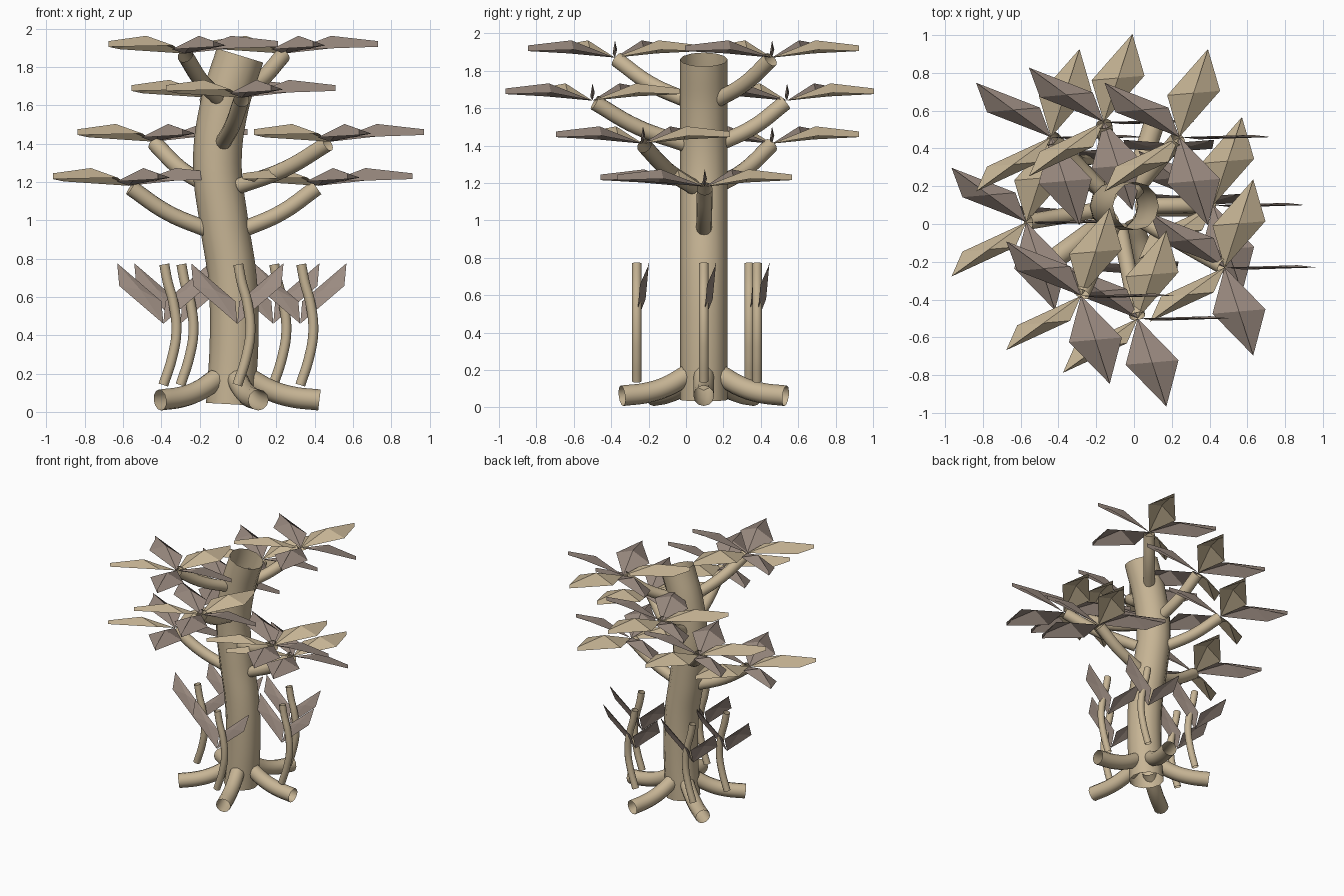
import bpy, bmesh, math
from mathutils import Vector

cube = bpy.data.objects.get("Cube")
if cube:
    bpy.data.objects.remove(cube, do_unlink=True)


def material(name, rgb):
    m = bpy.data.materials.new(name)
    m.use_nodes = True
    m.diffuse_color = (*rgb, 1)
    bsdf = m.node_tree.nodes["Principled BSDF"]
    bsdf.inputs["Base Color"].default_value = (*rgb, 1)
    bsdf.inputs["Roughness"].default_value = 0.9
    return m


TAN = material("tan wood", (0.57, 0.46, 0.30))
BROWN = material("grey brown leaf", (0.33, 0.26, 0.22))
CENTER = Vector((-0.035, 0.095, 0))


def link(name, mesh, mat):
    mesh.materials.append(mat)
    ob = bpy.data.objects.new(name, mesh)
    bpy.context.collection.objects.link(ob)
    return ob


def tube(name, points, radius):
    """Open smooth tube along a curved path."""
    cu = bpy.data.curves.new(name, "CURVE")
    cu.dimensions = "3D"
    cu.bevel_depth = radius
    cu.bevel_resolution = 4
    cu.resolution_u = 6
    sp = cu.splines.new("BEZIER")
    sp.bezier_points.add(len(points) - 1)
    for bp, p in zip(sp.bezier_points, points):
        bp.co = p
        bp.handle_left_type = bp.handle_right_type = "AUTO"
    tmp = bpy.data.objects.new(name + "_path", cu)
    bpy.context.collection.objects.link(tmp)
    deps = bpy.context.evaluated_depsgraph_get()
    mesh = bpy.data.meshes.new_from_object(tmp.evaluated_get(deps))
    bpy.data.objects.remove(tmp, do_unlink=True)
    mesh.materials.clear()
    for p in mesh.polygons:
        p.use_smooth = True
    return link(name, mesh, TAN)


def leaf(name, base, tip, half_width, ridge, mat):
    """Folded diamond sheet with a raised midrib and a drooping tip."""
    base, tip, w = Vector(base), Vector(tip), Vector(half_width)
    mid = base + tip / 2
    end = base + tip
    up = Vector((0, 0, 1))
    bm = bmesh.new()
    b, l, c, r, t, d = [bm.verts.new(p) for p in (
        base, mid - w, mid + up * ridge, mid + w,
        end, end - up * ridge * 0.5)]
    for f in ((b, c, l), (b, r, c), (c, t, d, l), (r, d, t, c)):
        bm.faces.new(f)
    mesh = bpy.data.meshes.new(name)
    bm.to_mesh(mesh)
    bm.free()
    return link(name, mesh, mat)


def polar(radius, degrees, z):
    a = math.radians(degrees)
    return Vector((radius * math.cos(a), radius * math.sin(a), z))


# Trunk
trunk_path = [(-0.04, 0.04), (-0.02, 0.4), (-0.03, 0.7), (-0.075, 1.0),
              (-0.108, 1.3), (-0.07, 1.6), (0.01, 1.86)]
tube("trunk", [(x, CENTER.y, z) for x, z in trunk_path], 0.127)


def trunk_x(z):
    for (x0, z0), (x1, z1) in zip(trunk_path, trunk_path[1:]):
        if z <= z1:
            return x0 + (x1 - x0) * (z - z0) / (z1 - z0)
    return trunk_path[-1][0]


# Roots
for i in range(5):
    tube(f"root_{i + 1}", [CENTER + polar(r, 72 * i, z) for r, z in
         ((0.1, 0.17), (0.2, 0.115), (0.31, 0.08), (0.46, 0.062))], 0.055)

# Branches in pairs, each ending in a whorl of five leaves
tiers = [((-0.57, 0.01), (0.42, 0.1)), ((0.48, -0.23), (-0.44, 0.46)),
         ((0.02, -0.5), (-0.16, 0.54)), ((-0.28, -0.38), (0.24, 0.46))]
for t, pair in enumerate(tiers):
    z = 1.18 + 0.23 * t
    for s, (x, y) in enumerate(pair):
        end = Vector((x, y, z))
        root = Vector((trunk_x(z - 0.25), CENTER.y, z - 0.25))
        out = Vector((end.x - root.x, end.y - root.y, 0))
        path = [root + out * k + Vector((0, 0, h))
                for k, h in ((0.18, 0.02), (0.6, 0.11), (0.98, 0.24))]
        tag = f"{t + 1}_{s + 1}"
        tube(f"branch_{tag}", path, 0.042)
        for i in range(5):
            leaf(f"leaf_{tag}_{i + 1}", end, polar(0.49, 72 * i, 0.065),
                 (0.14, 0.012, 0.01), 0.06, TAN if i % 2 else BROWN)

# Saplings around the trunk, each with two leaves
for i in range(5):
    foot = CENTER + polar(0.36, 137.5 * i, 0)
    stem = [(0, 0.14), (0.045, 0.28), (0.068, 0.42), (0.052, 0.57),
            (0.022, 0.68), (0.005, 0.77)]
    tube(f"sapling_stem_{i + 1}",
         [foot + Vector((x, 0, z)) for x, z in stem], 0.026)
    for side in (-1, 1):
        leaf(f"sapling_leaf_{i + 1}_{'left' if side > 0 else 'right'}",
             foot + Vector((0, 0, 0.46)), (0.24 * side, 0.065, 0.315),
             (0.11 * side, -0.015, 0.04), 0.02, BROWN)
